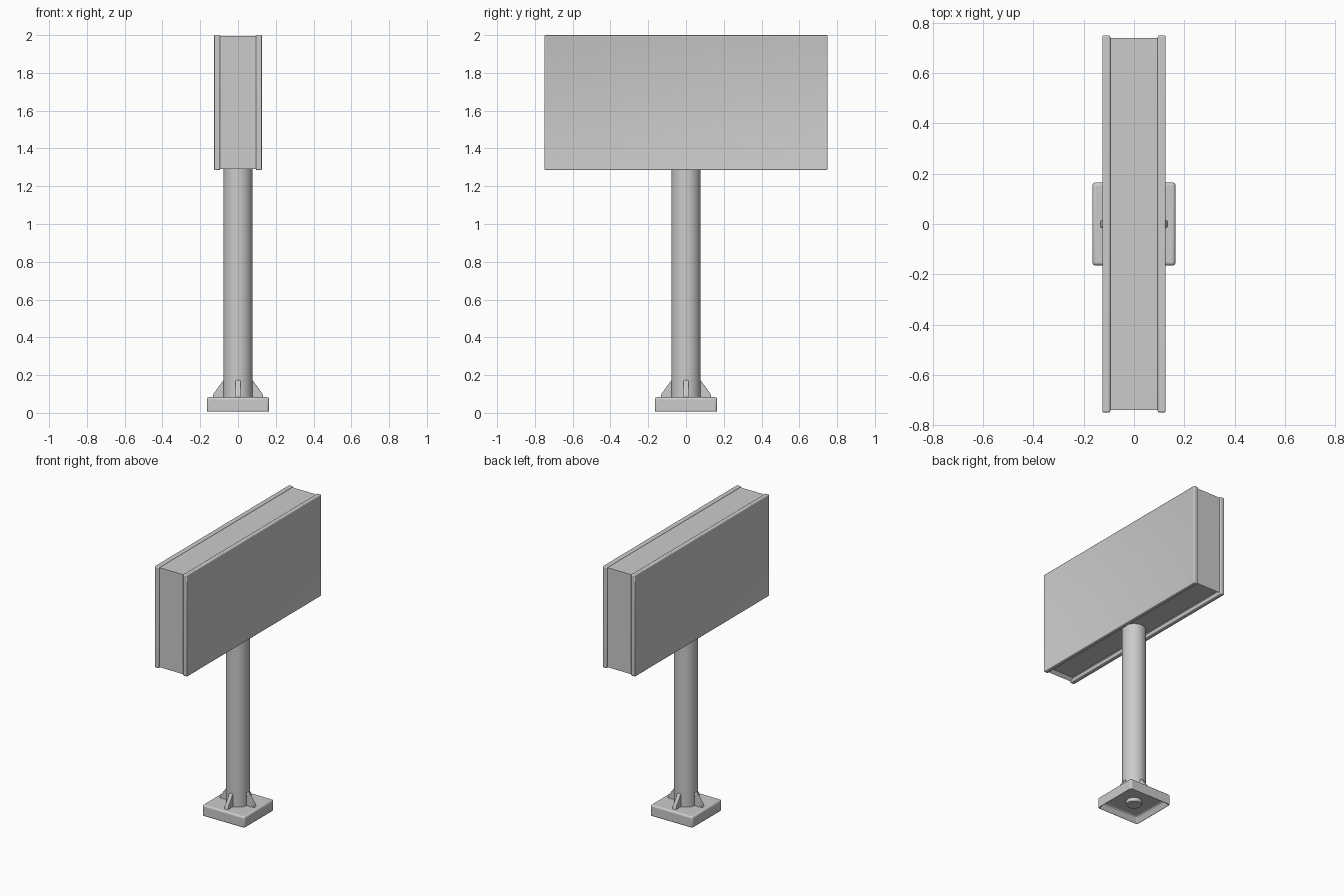
import bpy, bmesh, math
from mathutils import Matrix, Vector

cube = bpy.data.objects.get("Cube")
if cube:
    bpy.data.objects.remove(cube, do_unlink=True)

grey = bpy.data.materials.new("light_grey")
grey.use_nodes = True
grey.diffuse_color = (0.6, 0.6, 0.6, 1)
grey.node_tree.nodes["Principled BSDF"].inputs["Base Color"].default_value = (0.6, 0.6, 0.6, 1)


def finish(name, bm, bevel=0.0):
    """Turn a bmesh into a smooth-shaded grey object with rounded edges."""
    bmesh.ops.recalc_face_normals(bm, faces=bm.faces)
    mesh = bpy.data.meshes.new(name)
    bm.to_mesh(mesh)
    bm.free()
    mesh.materials.append(grey)
    obj = bpy.data.objects.new(name, mesh)
    bpy.context.collection.objects.link(obj)
    bpy.ops.object.select_all(action='DESELECT')
    obj.select_set(True)
    bpy.context.view_layer.objects.active = obj
    if bevel:
        mod = obj.modifiers.new("rounding", 'BEVEL')
        mod.width = bevel
        mod.segments = 3
        mod.limit_method = 'ANGLE'
    bpy.ops.object.shade_smooth_by_angle(angle=math.radians(40))
    return obj


def box(size, center):
    bm = bmesh.new()
    bmesh.ops.create_cube(bm, size=1)
    bmesh.ops.scale(bm, vec=size, verts=bm.verts)
    bmesh.ops.translate(bm, vec=center, verts=bm.verts)
    return bm


def recess_underside(bm, rim, depth):
    """Sink the downward face, leaving a rim around it."""
    bm.normal_update()
    face = min(bm.faces, key=lambda f: f.calc_center_median().z)
    bmesh.ops.inset_region(bm, faces=[face], thickness=rim)
    bmesh.ops.translate(bm, vec=(0, 0, depth), verts=face.verts)


# Sign cabinet, with an open channel underneath
cabinet = box((0.22, 1.482, 0.702), (0, 0, 1.643))
recess_underside(cabinet, 0.03, 0.02)
finish("sign_cabinet", cabinet)

# Display panels standing slightly proud on both sides, with a shallow frame
for side, name in ((1, "left_panel"), (-1, "right_panel")):
    panel = box((0.034, 1.5, 0.715), (side * 0.111, 0, 1.6425))
    panel.normal_update()
    face = max(panel.faces, key=lambda f: f.calc_center_median().x * side)
    bmesh.ops.inset_region(panel, faces=[face], thickness=0.02)
    bmesh.ops.translate(panel, vec=(-side * 0.004, 0, 0), verts=face.verts)
    finish(name, panel, 0.007)

# Round pole
pole = bmesh.new()
bmesh.ops.create_cone(pole, cap_ends=True, segments=32, radius1=0.078, radius2=0.078,
                      depth=1.26, matrix=Matrix.Translation((0, 0, 0.69)))
finish("pole", pole)

# Pole end showing below the base
stub = bmesh.new()
bmesh.ops.create_cone(stub, cap_ends=True, segments=24, radius1=0.05, radius2=0.05,
                      depth=0.05, matrix=Matrix.Translation((0, 0, 0.045)))
finish("pole_end", stub)

# Square base plate, hollow underneath
base = box((0.33, 0.33, 0.083), (0, 0, 0.0415))
recess_underside(base, 0.035, 0.045)
finish("base_plate", base, 0.012)

# Four triangular gussets around the foot of the pole
profile = ((0.05, 0.075), (0.135, 0.075), (0.13, 0.1), (0.076, 0.175), (0.05, 0.175))
for i in range(4):
    bm = bmesh.new()
    face = bm.faces.new([bm.verts.new((x, -0.014, z)) for x, z in profile])
    extruded = bmesh.ops.extrude_face_region(bm, geom=[face])
    moved = [v for v in extruded["geom"] if isinstance(v, bmesh.types.BMVert)]
    bmesh.ops.translate(bm, vec=Vector((0, 0.028, 0)), verts=moved)
    bmesh.ops.rotate(bm, matrix=Matrix.Rotation(i * math.pi / 2, 3, 'Z'), verts=bm.verts)
    finish(f"gusset_{i + 1}", bm, 0.004)
